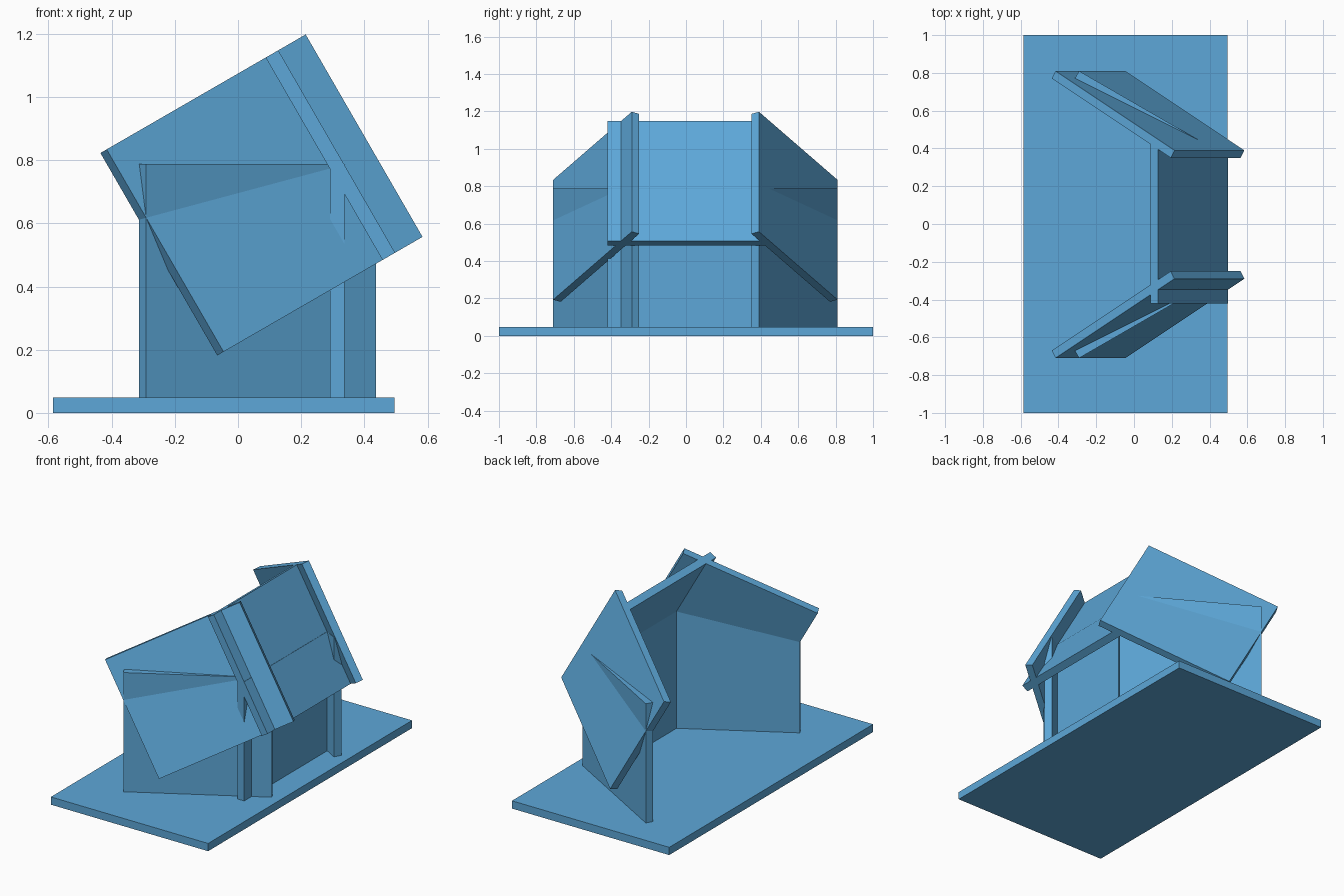
import bpy
from math import radians
from mathutils import Matrix, Vector

if "Cube" in bpy.data.objects:
    bpy.data.objects.remove(bpy.data.objects["Cube"])

PANEL_W, PANEL_H, PANEL_T = 0.84, 0.74, 0.046

# blue paint shared by every part
blue = bpy.data.materials.new("blue_paint")
blue.diffuse_color = (0.11, 0.39, 0.69, 1)
blue.use_nodes = True
blue.node_tree.nodes["Principled BSDF"].inputs["Base Color"].default_value = blue.diffuse_color


def box(name, size, matrix):
    bpy.ops.mesh.primitive_cube_add(size=1)
    ob = bpy.context.object
    ob.name = name
    ob.data.transform(Matrix.Diagonal((*size, 1)))
    ob.data.materials.append(blue)
    ob.matrix_world = matrix
    return ob


def three_panel_screen(prefix, origin, tilt):
    """One middle panel with a wing crossing it on each side."""
    frame = Matrix.Translation(Vector(origin)) @ Matrix.Rotation(radians(tilt), 4, 'Y')
    box(prefix + "_middle", (PANEL_T, PANEL_W, PANEL_H), frame)
    for side, label in ((1, "back"), (-1, "front")):
        # wings are mirrored about y = 0.05
        place = Matrix.Translation((-0.252, 0.05 + side * 0.53, 0))
        turn = Matrix.Rotation(radians(-30 * side), 4, 'Z')
        box(f"{prefix}_{label}_wing", (PANEL_W, PANEL_T, PANEL_H), frame @ place @ turn)


# ground slab
box("base_slab", (1.08, 2.0, 0.048), Matrix.Translation((-0.045, 0, 0.024)))

# upright walls and the tilted roof panels above
three_panel_screen("wall", (0.3135, 0, 0.418), 0)
three_panel_screen("roof", (0.2925, 0, 0.816), -30)
